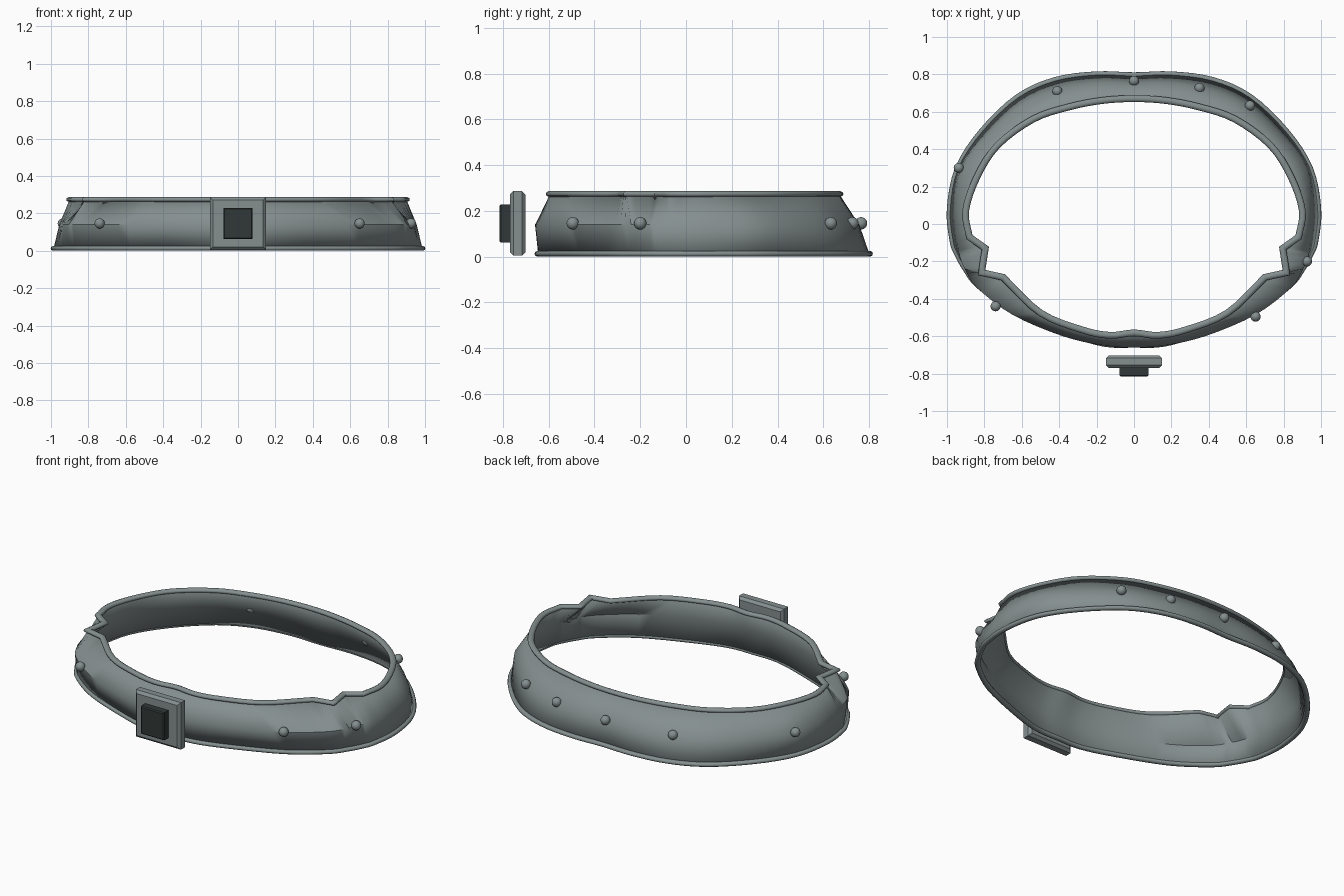
import bpy, bmesh, math
from mathutils import Vector

if "Cube" in bpy.data.objects:
    bpy.data.objects.remove(bpy.data.objects["Cube"])


def material(name, rgb):
    m = bpy.data.materials.new(name)
    m.diffuse_color = (*rgb, 1)
    m.use_nodes = True
    m.node_tree.nodes["Principled BSDF"].inputs["Base Color"].default_value = m.diffuse_color
    return m


GREY = material("grey_metal", (0.235, 0.275, 0.275))
DARK = material("dark_stone", (0.03, 0.04, 0.038))


def finish(name, bm, mat, angle=None):
    me = bpy.data.meshes.new(name)
    bm.to_mesh(me)
    bm.free()
    ob = bpy.data.objects.new(name, me)
    bpy.context.collection.objects.link(ob)
    me.materials.append(mat)
    if angle:
        bpy.ops.object.select_all(action='DESELECT')
        ob.select_set(True)
        bpy.context.view_layer.objects.active = ob
        bpy.ops.object.shade_smooth_by_angle(angle=math.radians(angle))
    return ob


# Half outlines of the band, from back centre round the right to front centre
BOTTOM = [(0, .795), (.2, .80), (.42, .77), (.62, .68), (.81, .50), (.94, .30), (.985, .08),
          (.97, -.09), (.945, -.16), (.90, -.24), (.83, -.33), (.64, -.465), (.36, -.58),
          (.16, -.64), (0, -.645)]
MIDDLE = [(0, .755), (.18, .755), (.38, .72), (.59, .64), (.78, .48), (.925, .30), (.955, .08),
          (.945, -.08), (.935, -.16), (.905, -.24), (.84, -.34), (.65, -.485), (.38, -.60),
          (.16, -.65), (0, -.66)]
TOP = [(0, .67), (.17, .66), (.35, .625), (.54, .56), (.73, .42), (.84, .25), (.90, .07),
       (.88, -.07), (.795, -.13), (.815, -.26), (.70, -.285), (.50, -.475), (.28, -.565),
       (.13, -.595), (0, -.582)]
STEPS = 4


def ring(half, corners=()):
    """Mirror a half outline and smooth it, keeping the given corners sharp."""
    k = len(half)
    pts = [Vector(p) for p in half] + [Vector((-x, y)) for x, y in half[-2:0:-1]]
    n = len(pts)
    sharp = set(corners) | {n - c for c in corners}
    out = []
    for i in range(n):
        a, b = pts[i], pts[(i + 1) % n]
        ta = (b - pts[i - 1]) / 2
        tb = (pts[(i + 2) % n] - a) / 2
        if i in sharp:
            ta = b - a
        if (i + 1) % n in sharp:
            tb = b - a
        for s in range(STEPS):
            t = s / STEPS
            out.append(a * (2*t**3 - 3*t*t + 1) + ta * (t**3 - 2*t*t + t)
                       + b * (3*t*t - 2*t**3) + tb * (t**3 - t*t))
    return out


low, mid, top = ring(BOTTOM), ring(MIDDLE), ring(TOP, (7, 8, 9, 10))

# Flared band wall
bm = bmesh.new()
rows = [[bm.verts.new((p.x, p.y, z)) for p in r]
        for r, z in ((low, .014), (mid, .14), (top, .274))]
n = len(low)
for a, b in zip(rows, rows[1:]):
    for i in range(n):
        j = (i + 1) % n
        bm.faces.new((a[i], b[i], b[j], a[j]))
wall = finish("band_wall", bm, GREY, 40)
wall.modifiers.new("thickness", 'SOLIDIFY').thickness = 0.014


# Rounded rims along the top and bottom edges
def rim(name, path, z, width, height, sides=10):
    bm = bmesh.new()
    loops = []
    for i, p in enumerate(path):
        d0 = (p - path[i - 1]).normalized()
        d1 = (path[(i + 1) % n] - p).normalized()
        d = (d0 + d1).normalized()
        side = Vector((-d.y, d.x)) / max(.6, d.dot(d1))
        loop = []
        for s in range(sides):
            a = 2 * math.pi * s / sides
            q = p + side * (width * math.cos(a))
            loop.append(bm.verts.new((q.x, q.y, z + height * math.sin(a))))
        loops.append(loop)
    for i in range(n):
        a, b = loops[i], loops[(i + 1) % n]
        for s in range(sides):
            t = (s + 1) % sides
            bm.faces.new((a[s], a[t], b[t], b[s]))
    bmesh.ops.recalc_face_normals(bm, faces=bm.faces)
    return finish(name, bm, GREY, 50)


rim("bottom_rim", low, .013, .016, .013)
rim("top_rim", top, .274, .018, .013)

# Round studs
for i, (x, y) in enumerate([(.925, -.2), (.65, -.495), (-.74, -.44), (-.937, .30),
                            (-.41, .71), (0, .765), (.35, .727), (.62, .633)]):
    bm = bmesh.new()
    bmesh.ops.create_uvsphere(bm, u_segments=20, v_segments=12, radius=.027)
    stud = finish(f"stud_{i + 1}", bm, GREY, 40)
    stud.location = (x, y, .146)


# Buckle plate and its dark centre block
def block(name, x, y0, y1, z0, z1, bevel, mat):
    bm = bmesh.new()
    bmesh.ops.create_cube(bm, size=1)
    for v in bm.verts:
        v.co = (v.co.x * 2 * x, (y0 + y1) / 2 + v.co.y * (y1 - y0),
                (z0 + z1) / 2 + v.co.z * (z1 - z0))
    # chamfer only the edges round the front and back faces
    edges = [e for e in bm.edges if abs(e.verts[0].co.y - e.verts[1].co.y) < 1e-5]
    bmesh.ops.bevel(bm, geom=edges, offset=bevel, segments=1, affect='EDGES')
    return finish(name, bm, mat)


block("buckle_plate", .15, -.77, -.702, .005, .287, .015, GREY)
block("buckle_block", .077, -.815, -.76, .062, .228, .006, DARK)
